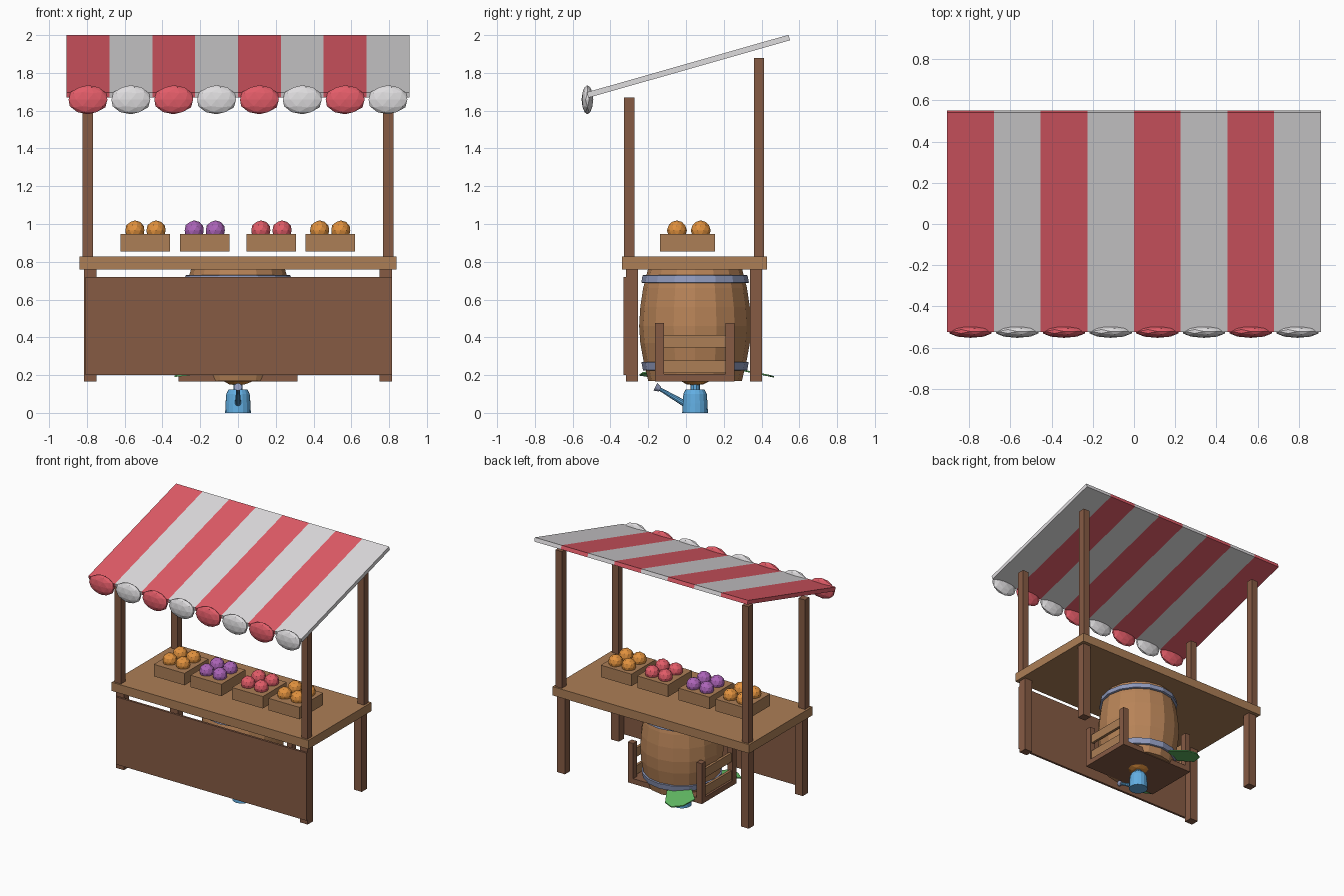
import bpy, bmesh, math
from mathutils import Vector, Matrix

cube = bpy.data.objects.get("Cube")
if cube:
    bpy.data.objects.remove(cube, do_unlink=True)


def material(name, *rgb):
    lin = [(c / 255 / 12.92 if c < 11 else ((c / 255 + 0.055) / 1.055) ** 2.4) for c in rgb]
    m = bpy.data.materials.new(name)
    m.use_nodes = True
    m.diffuse_color = (*lin, 1)
    bsdf = m.node_tree.nodes["Principled BSDF"]
    bsdf.inputs["Base Color"].default_value = (*lin, 1)
    bsdf.inputs["Roughness"].default_value = 0.8
    return m


RED = material("awning red", 226, 92, 104)
WHITE = material("awning white", 222, 220, 222)
DARK = material("dark wood", 134, 91, 68)
LIGHT = material("light wood", 172, 126, 86)
BARREL = material("barrel wood", 184, 132, 88)
STEEL = material("hoop steel", 144, 154, 188)
ORANGE = material("orange fruit", 226, 146, 62)
PURPLE = material("purple fruit", 172, 100, 184)
BLUE = material("can blue", 98, 174, 226)
GREEN = material("leaf green", 100, 190, 102)


def finish(name, bm, mat):
    bmesh.ops.recalc_face_normals(bm, faces=bm.faces)
    me = bpy.data.meshes.new(name)
    bm.to_mesh(me)
    bm.free()
    me.materials.append(mat)
    ob = bpy.data.objects.new(name, me)
    bpy.context.collection.objects.link(ob)
    return ob


def box(name, x, y, z, mat):
    """Box from three (low, high) ranges."""
    bm = bmesh.new()
    bmesh.ops.create_cube(bm, size=1)
    for v in bm.verts:
        v.co = Vector([(r[0] + r[1]) / 2 + c * (r[1] - r[0]) for c, r in zip(v.co, (x, y, z))])
    return finish(name, bm, mat)


def ball(name, center, radii, mat):
    bm = bmesh.new()
    bmesh.ops.create_icosphere(bm, subdivisions=2, radius=1)
    for v in bm.verts:
        v.co = Vector([c + p * r for c, p, r in zip(center, v.co, radii)])
    return finish(name, bm, mat)


def lathe(name, profile, center, mat, sides=16):
    """Capped solid turned from (radius, height) points."""
    bm = bmesh.new()
    rings = []
    for r, z in profile:
        angles = [math.tau * i / sides for i in range(sides)]
        rings.append([bm.verts.new((center[0] + r * math.cos(a), center[1] + r * math.sin(a), z))
                      for a in angles])
    for a, b in zip(rings, rings[1:]):
        for i in range(sides):
            j = (i + 1) % sides
            bm.faces.new((a[i], a[j], b[j], b[i]))
    bm.faces.new(rings[0])
    bm.faces.new(rings[-1])
    return finish(name, bm, mat)


def rod(name, a, b, r1, r2, mat):
    a, b = Vector(a), Vector(b)
    d = b - a
    bm = bmesh.new()
    bmesh.ops.create_cone(bm, cap_ends=True, segments=10, radius1=r1, radius2=r2, depth=d.length,
                          matrix=Matrix.Translation((a + b) / 2)
                          @ d.to_track_quat('Z', 'Y').to_matrix().to_4x4())
    return finish(name, bm, mat)


# Striped sloping awning with a scallop at the end of each stripe
step = 1.815 / 8
for i in range(8):
    mat = WHITE if i % 2 else RED
    x0 = -0.9075 + i * step
    panel = box("awning_stripe", (x0, x0 + step), (-0.555, 0.555), (-0.015, 0.015), mat)
    panel.data.transform(Matrix.Translation((0, 0.013, 1.835)) @ Matrix.Rotation(math.radians(15.9), 4, 'X'))
    ball("awning_scallop", (x0 + step / 2, -0.522, 1.658), (0.108, 0.031, 0.077), mat)

# Table, front panel, legs and awning posts
box("tabletop", (-0.838, 0.838), (-0.34, 0.428), (0.76, 0.827), LIGHT)
box("front_panel", (-0.808, 0.814), (-0.332, -0.315), (0.2, 0.72), DARK)
for s in (-1, 1):
    leg_x = sorted((s * 0.75, s * 0.816))
    post_x = sorted((s * 0.768, s * 0.822))
    box("front_leg", leg_x, (-0.318, -0.255), (0.165, 0.765), DARK)
    box("back_leg", leg_x, (0.34, 0.402), (0.165, 0.765), DARK)
    box("front_post", post_x, (-0.327, -0.273), (0.82, 1.67), DARK)
    box("back_post", post_x, (0.36, 0.414), (0.82, 1.88), DARK)

# Produce trays with four fruits each
for cx, mat in ((-0.49, ORANGE), (-0.176, PURPLE), (0.177, RED), (0.488, ORANGE)):
    box("produce_tray", (cx - 0.131, cx + 0.131), (-0.138, 0.153), (0.854, 0.946), LIGHT)
    for sx in (-1, 1):
        for sy in (-1, 1):
            ball("fruit", (cx + sx * 0.056, 0.015 + sy * 0.063, 0.966), (0.053,) * 3, mat)

# Barrel with bulging staves and two hoops
MID = (0, 0.048)
lathe("barrel", [(0.248, 0.17), (0.272, 0.27), (0.29, 0.37), (0.296, 0.46),
                 (0.29, 0.56), (0.275, 0.66), (0.25, 0.758)], MID, BARREL)
lathe("upper_hoop", [(0.279, 0.688), (0.285, 0.69), (0.278, 0.728), (0.27, 0.73)], MID, STEEL)
lathe("lower_hoop", [(0.272, 0.224), (0.276, 0.226), (0.284, 0.268), (0.276, 0.27)], MID, STEEL)

# Crate around the barrel
box("crate_base", (-0.315, 0.315), (-0.165, 0.258), (0.165, 0.205), DARK)
for s in (-1, 1):
    for y in (-0.165, 0.21):
        box("crate_post", sorted((s * 0.27, s * 0.315)), (y, y + 0.048), (0.165, 0.476), DARK)
    for z in (0.21, 0.345):
        box("crate_slat", sorted((s * 0.285, s * 0.305)), (-0.125, 0.22), (z, z + 0.068), LIGHT)

# Round vegetable showing beneath the crate, with leaves poking out
ball("vegetable", (0, 0.048, 0.19), (0.09, 0.09, 0.045), ORANGE)


def leaf(name, points):
    bm = bmesh.new()
    bm.faces.new([bm.verts.new(p) for p in points])
    ext = bmesh.ops.extrude_face_region(bm, geom=bm.faces[:])
    for v in ext["geom"]:
        if isinstance(v, bmesh.types.BMVert):
            v.co.z -= 0.008
    bmesh.ops.triangulate(bm, faces=bm.faces)
    return finish(name, bm, GREEN)


leaf("back_leaf", [(-0.16, 0.18, 0.25), (-0.06, 0.32, 0.225), (-0.13, 0.44, 0.202),
                   (-0.2, 0.465, 0.195), (-0.27, 0.42, 0.205), (-0.3, 0.32, 0.225)])
leaf("front_leaf", [(-0.15, -0.1, 0.24), (-0.2, -0.23, 0.215), (-0.27, -0.245, 0.205),
                    (-0.335, -0.2, 0.198), (-0.25, -0.12, 0.22)])

# Watering can standing beneath
lathe("can_body", [(0.068, 0), (0.066, 0.05), (0.062, 0.1), (0.05, 0.125)], MID, BLUE)
rod("can_spout", (0, 0, 0.045), (0, -0.145, 0.13), 0.017, 0.009, BLUE)
rod("can_rose", (0, -0.138, 0.126), (0, -0.162, 0.138), 0.014, 0.022, STEEL)
rod("can_neck", (0, 0.048, 0.12), (0, 0.048, 0.165), 0.025, 0.025, BLUE)
